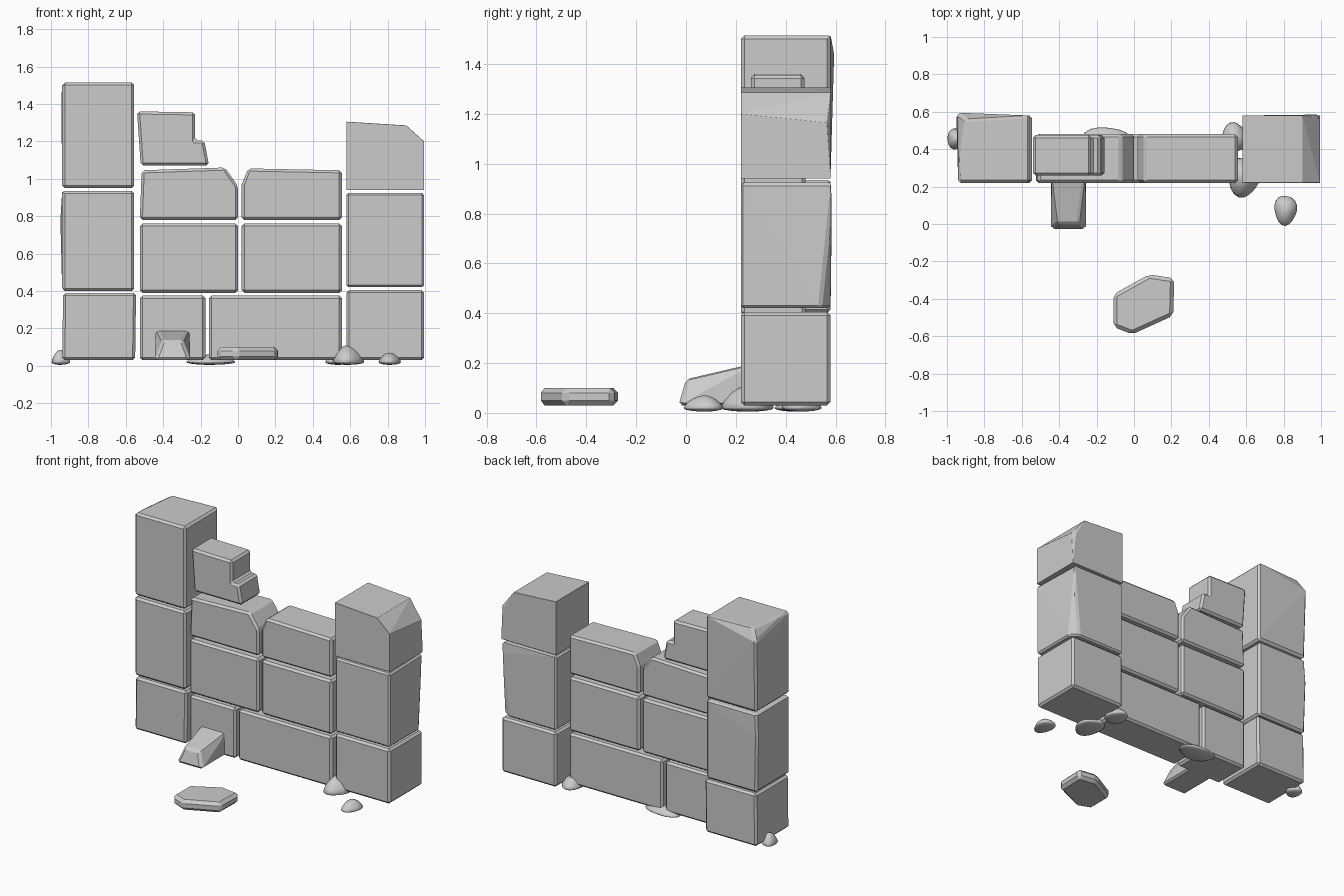
import bpy, bmesh, math, random
from mathutils import Vector

if "Cube" in bpy.data.objects:
    bpy.data.objects.remove(bpy.data.objects["Cube"])

random.seed(4)


def finish(name, bm, bevel=0.014, smooth=False):
    bmesh.ops.recalc_face_normals(bm, faces=bm.faces)
    me = bpy.data.meshes.new(name)
    bm.to_mesh(me)
    bm.free()
    ob = bpy.data.objects.new(name, me)
    bpy.context.collection.objects.link(ob)
    for p in me.polygons:
        p.use_smooth = smooth
    if bevel:
        m = ob.modifiers.new("worn_edges", 'BEVEL')
        m.width = bevel
        m.segments = 1
        m.limit_method = 'ANGLE'
        m.angle_limit = math.radians(32)
    return ob


def prism(name, outline, base, depth, bevel=0.014):
    """Extrude a closed outline of 3D points along a depth vector."""
    bm = bmesh.new()
    f = bm.faces.new([bm.verts.new(base(p)) for p in outline])
    r = bmesh.ops.extrude_face_region(bm, geom=[f])
    vs = [v for v in r["geom"] if isinstance(v, bmesh.types.BMVert)]
    bmesh.ops.translate(bm, verts=vs, vec=Vector(depth))
    return finish(name, bm, bevel)


def wall_stone(name, outline, y0=0.22, y1=0.48):
    return prism(name, outline, lambda p: (p[0], y0, p[1]), (0, y1 - y0, 0))


def hull_stone(name, pts, bevel=0.014):
    bm = bmesh.new()
    vs = [bm.verts.new(p) for p in pts]
    r = bmesh.ops.convex_hull(bm, input=vs)
    bmesh.ops.delete(bm, geom=[v for v in bm.verts if not v.link_faces], context='VERTS')
    bmesh.ops.dissolve_limit(bm, angle_limit=0.02, verts=bm.verts, edges=bm.edges)
    return finish(name, bm, bevel)


def rect(x0, x1, z0, z1):
    return [(x0, z0), (x1, z0), (x1, z1), (x0, z1)]


def corners(x0, x1, y0, y1, z0, z1):
    return [(x, y, z) for x in (x0, x1) for y in (y0, y1) for z in (z0, z1)]


# Left pillar: three blocks, the upper two with chipped back corners
wall_stone("left_pillar_base", [(-0.94, 0.03), (-0.55, 0.03), (-0.545, 0.39), (-0.935, 0.39)], 0.22, 0.58)
hull_stone("left_pillar_middle",
           corners(-0.94, -0.555, 0.22, 0.58, 0.40, 0.935) + [(-0.95, 0.585, 0.78)])
hull_stone("left_pillar_top", corners(-0.94, -0.555, 0.22, 0.58, 0.95, 0.951) +
           [(-0.94, 0.22, 1.515), (-0.555, 0.22, 1.515), (-0.555, 0.58, 1.515),
            (-0.90, 0.56, 1.515), (-0.945, 0.595, 1.44)])

# Right pillar: worn back corner and a broken top
wall_stone("right_pillar_base", rect(0.58, 0.995, 0.03, 0.405), 0.22, 0.58)
hull_stone("right_pillar_middle",
           [(x, y, z) for x in (0.58, 0.995) for y, z in ((0.22, 0.42), (0.22, 0.925))] +
           [(0.58, 0.58, 0.42), (0.58, 0.58, 0.925), (0.985, 0.585, 0.85), (0.985, 0.58, 0.925),
            (0.94, 0.58, 0.42), (0.995, 0.54, 0.42)])
hull_stone("right_pillar_top", corners(0.58, 0.995, 0.22, 0.58, 0.94, 0.941) +
           [(0.58, 0.22, 1.305), (0.58, 0.58, 1.305), (0.90, 0.22, 1.285), (0.90, 0.58, 1.285),
            (0.995, 0.22, 1.20), (0.995, 0.565, 1.165), (0.97, 0.58, 1.165)])

# Wall between the pillars, in courses
wall_stone("course1_left", rect(-0.525, -0.175, 0.03, 0.375))
wall_stone("course1_right", rect(-0.155, 0.555, 0.03, 0.375))
wall_stone("course2_left", rect(-0.525, 0.0, 0.39, 0.76))
wall_stone("course2_right", rect(0.02, 0.555, 0.39, 0.76))
wall_stone("course3_left", [(-0.525, 0.78), (0, 0.78), (0, 0.96), (-0.07, 1.06), (-0.515, 1.045)])
wall_stone("course3_right", [(0.02, 0.78), (0.555, 0.78), (0.555, 1.045), (0.055, 1.055), (0.02, 0.97)])
wall_stone("broken_top_stone", [(-0.52, 1.07), (-0.155, 1.07), (-0.18, 1.205), (-0.23, 1.205),
                                (-0.23, 1.355), (-0.54, 1.36)], 0.26, 0.475)

# Stone leaning out of the wall foot
hull_stone("leaning_stone", [p for s in (-1, 1) for p in (
    (-0.35 + s * 0.095, -0.03, 0.03), (-0.35 + s * 0.055, 0.0, 0.135),
    (-0.35 + s * 0.095, 0.28, 0.03), (-0.35 + s * 0.09, 0.28, 0.20))])

# Fallen slab in front
prism("fallen_slab", [(-0.11, -0.375), (0.08, -0.27), (0.215, -0.29), (0.21, -0.49),
                      (-0.01, -0.59), (-0.11, -0.55)],
      lambda p: (p[0], p[1], 0.03), (0, 0, 0.07), 0.02)


# Rounded rubble: (name, centre x, y, radius x, y, height)
def rubble(name, x, y, rx, ry, h):
    bm = bmesh.new()
    bmesh.ops.create_icosphere(bm, subdivisions=3, radius=1)
    ph = random.uniform(0, 6.28)
    for v in bm.verts:
        a = math.atan2(v.co.y, v.co.x)
        k = 1 + 0.07 * math.sin(3 * a + ph)
        z = v.co.z
        pinch = 1 - 0.25 * max(z, 0)
        v.co = (x + v.co.x * rx * k * pinch, y + v.co.y * ry * k * pinch,
                0.02 + (z * (h - 0.02) if z > 0 else z * 0.015))
    finish(name, bm, 0, True)


for args in (("pebble_left", -0.95, 0.455, 0.05, 0.055, 0.085),
             ("rubble_back_centre", -0.15, 0.44, 0.13, 0.08, 0.06),
             ("rubble_back_right", 0.535, 0.46, 0.07, 0.08, 0.08),
             ("rubble_front_right", 0.585, 0.25, 0.085, 0.105, 0.11),
             ("pebble_front_right", 0.81, 0.075, 0.06, 0.08, 0.07)):
    rubble(*args)
